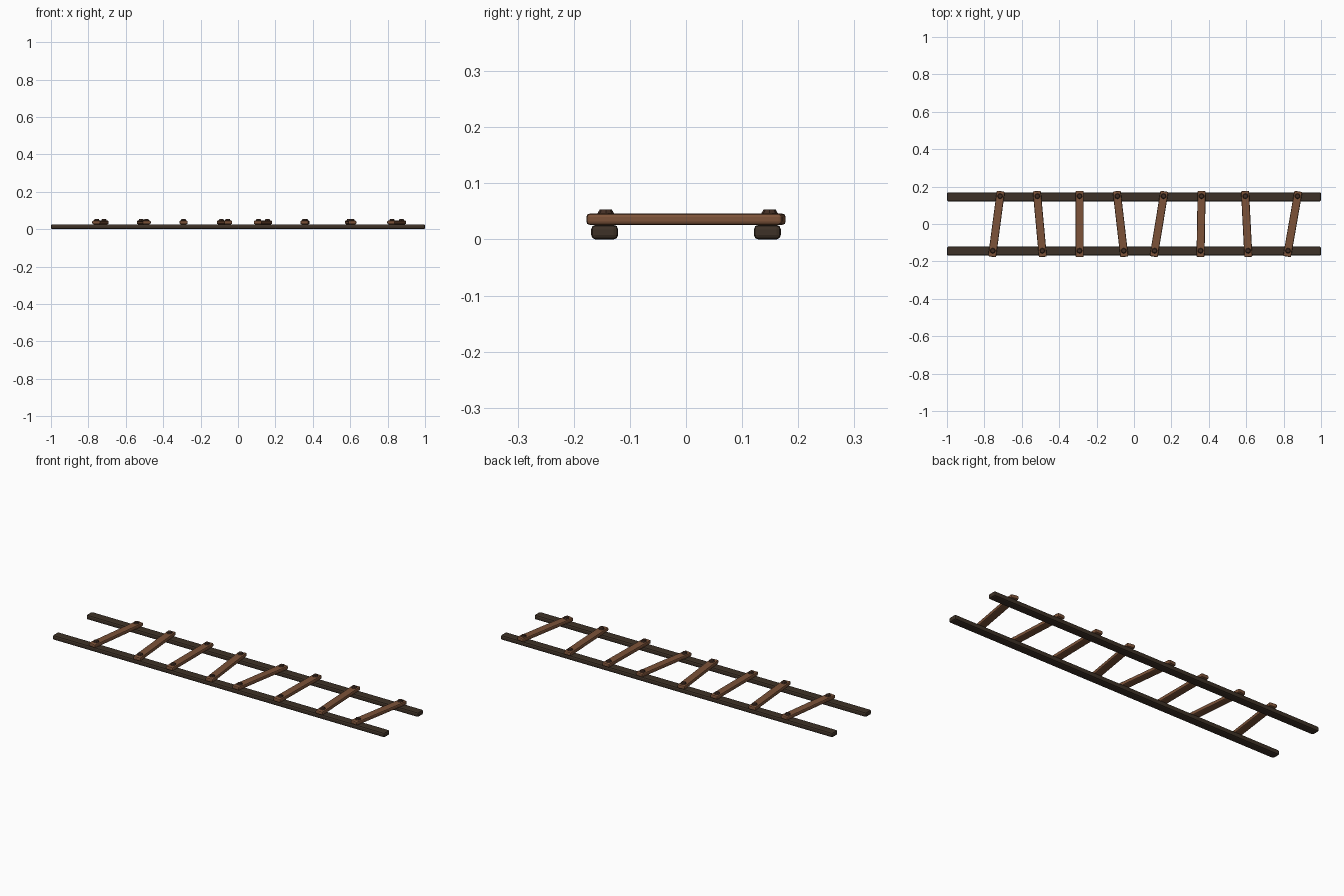
import bpy, math
from mathutils import Vector

if "Cube" in bpy.data.objects:
    bpy.data.objects.remove(bpy.data.objects["Cube"])


def material(name, color):
    m = bpy.data.materials.new(name)
    m.diffuse_color = (*color, 1)
    m.use_nodes = True
    m.node_tree.nodes["Principled BSDF"].inputs["Base Color"].default_value = m.diffuse_color
    return m


rail_wood = material("dark_wood", (0.048, 0.031, 0.020))
rung_wood = material("brown_wood", (0.20, 0.085, 0.040))
nail_iron = material("dark_nail", (0.055, 0.027, 0.017))


def beam(name, size, loc, angle, bevel, mat):
    bpy.ops.mesh.primitive_cube_add(size=1, location=loc, rotation=(0, 0, angle))
    o = bpy.context.object
    o.name = name
    o.scale = size
    bpy.ops.object.transform_apply(location=False, rotation=False, scale=True)
    b = o.modifiers.new("worn_edges", "BEVEL")
    b.width, b.segments = bevel, 2
    o.data.materials.append(mat)
    return o


def nail(name, x, y, z):
    # low domed head with a tapered rim
    bpy.ops.mesh.primitive_cone_add(vertices=8, radius1=0.016, radius2=0.011,
                                    depth=0.009, location=(x, y, z + 0.0025))
    o = bpy.context.object
    o.name = name
    o.data.materials.append(nail_iron)


# two long side rails
for name, y in (("front_rail", -0.145), ("back_rail", 0.145)):
    beam(name, (2.0, 0.048, 0.026), (0, y, 0.013), 0, 0.008, rail_wood)

# crooked rungs: x at the front nail, x at the back nail
rungs = [(-0.755, -0.716), (-0.490, -0.517), (-0.291, -0.291), (-0.055, -0.089),
         (0.110, 0.158), (0.356, 0.361), (0.610, 0.595), (0.823, 0.874)]
NAIL_Y = 0.146
for i, (xf, xb) in enumerate(rungs, 1):
    d = Vector((xb - xf, 2 * NAIL_Y))
    angle = math.atan2(-d.x, d.y)
    beam(f"rung_{i}", (0.043, 0.354, 0.020), ((xf + xb) / 2, 0, 0.036),
         angle, 0.006, rung_wood)
    nail(f"front_nail_{i}", xf, -NAIL_Y + 0.003, 0.046)
    nail(f"back_nail_{i}", xb, NAIL_Y + 0.003, 0.046)
